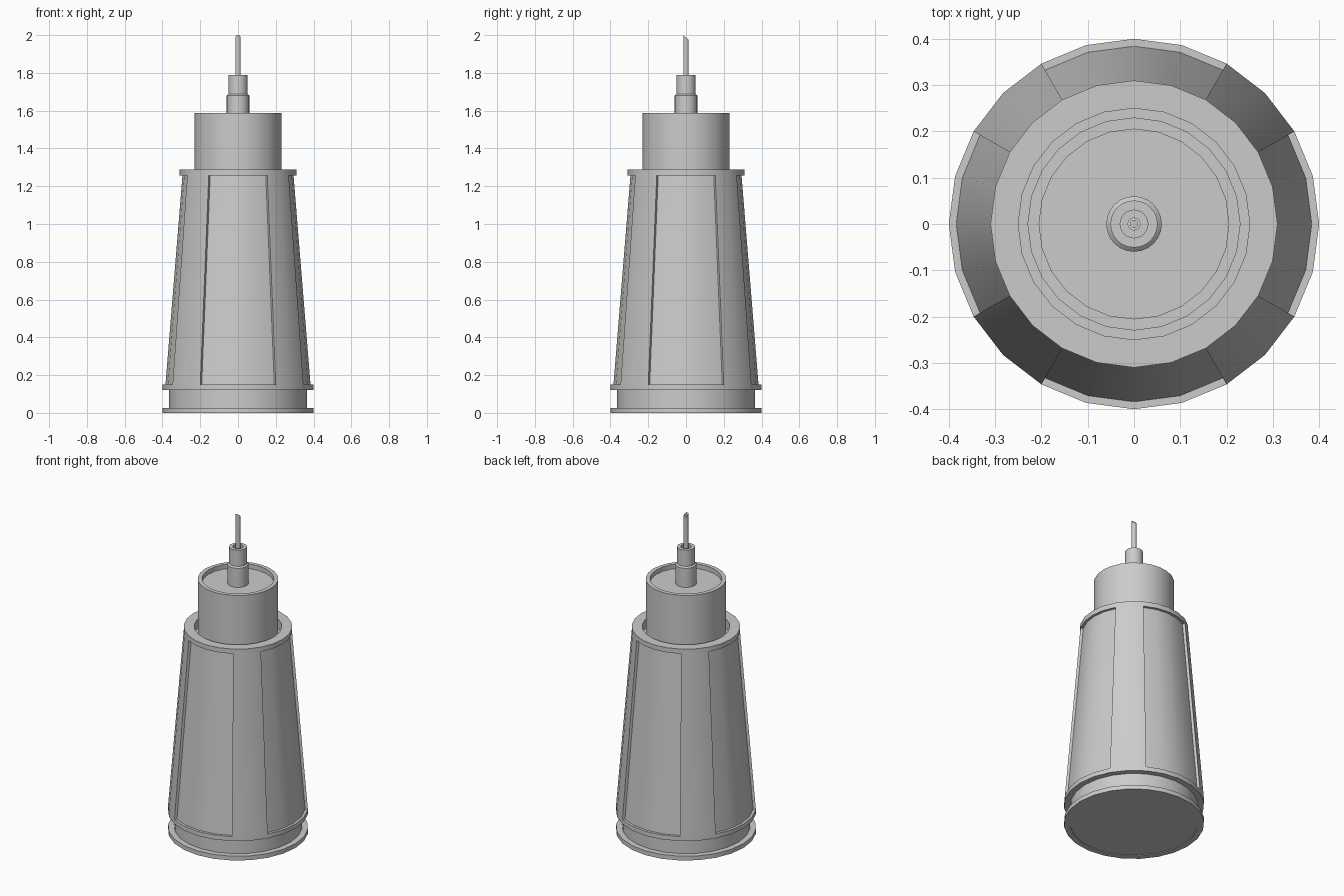
import bpy, bmesh
from math import sin, cos, pi, atan2

if "Cube" in bpy.data.objects:
    bpy.data.objects.remove(bpy.data.objects["Cube"])


def lathe(profile, sides):
    """Revolve (radius, z) points about z; radius 0 becomes a pole."""
    bm = bmesh.new()
    rings = []
    for r, z in profile:
        if r == 0:
            rings.append([bm.verts.new((0, 0, z))] * sides)
        else:
            rings.append([bm.verts.new((r * cos(2 * pi * i / sides),
                                        r * sin(2 * pi * i / sides), z))
                          for i in range(sides)])
    for a, b in zip(rings, rings[1:]):
        for i in range(sides):
            j = (i + 1) % sides
            bm.faces.new(list(dict.fromkeys((a[i], a[j], b[j], b[i]))))
    return bm


def finish(bm, name):
    bmesh.ops.recalc_face_normals(bm, faces=bm.faces)
    me = bpy.data.meshes.new(name)
    bm.to_mesh(me)
    bm.free()
    ob = bpy.data.objects.new(name, me)
    bpy.context.collection.objects.link(ob)
    bpy.ops.object.select_all(action='DESELECT')
    ob.select_set(True)
    bpy.context.view_layer.objects.active = ob
    bpy.ops.object.shade_smooth_by_angle(angle=0.55)
    return ob


# Tapered body with base groove, flanges and a socket in the top
bm = lathe([(0, 0.004), (0.365, 0.004), (0.365, 0), (0.4, 0), (0.4, 0.027),
            (0.365, 0.027), (0.365, 0.122), (0.4, 0.122), (0.4, 0.15),
            (0.31, 1.258), (0.31, 1.288), (0.25, 1.288), (0.25, 1.23),
            (0, 1.23)], 24)

# Four recessed panels, each 60 degrees wide
for k in range(4):
    panel = []
    for f in bm.faces:
        c = f.calc_center_median()
        off = (atan2(c.y, c.x) - k * pi / 2 + pi) % (2 * pi) - pi
        if 0.5 < c.z < 0.9 and abs(off) < pi / 6:
            panel.append(f)
    new = bmesh.ops.extrude_face_region(bm, geom=panel)["geom"]
    bmesh.ops.delete(bm, geom=[f for f in panel if f.is_valid], context='FACES')
    for v in new:
        if isinstance(v, bmesh.types.BMVert):
            r = v.co.xy.length
            v.co.x *= (r - 0.016) / r
            v.co.y *= (r - 0.016) / r
finish(bm, "tapered_body")

# Upper cylinder with a raised lip
finish(lathe([(0, 1.225), (0.23, 1.225), (0.23, 1.588), (0.205, 1.588),
              (0.205, 1.56), (0, 1.56)], 24), "upper_cylinder")

# Stepped stem with a hollow top
finish(lathe([(0, 1.555), (0.06, 1.555), (0.06, 1.68), (0.051, 1.688),
              (0.051, 1.79), (0.03, 1.79), (0.03, 1.75), (0, 1.75)], 24),
       "stepped_stem")

# Hollow needle with a slanted tip
bm = lathe([(0, 1.745), (0.014, 1.745), (0.014, 2.0), (0.008, 2.0),
            (0.008, 1.95), (0, 1.95)], 16)
for v in bm.verts:
    if v.co.z > 1.97:
        v.co.z -= (v.co.y + 0.014) * 0.9
finish(bm, "needle")
